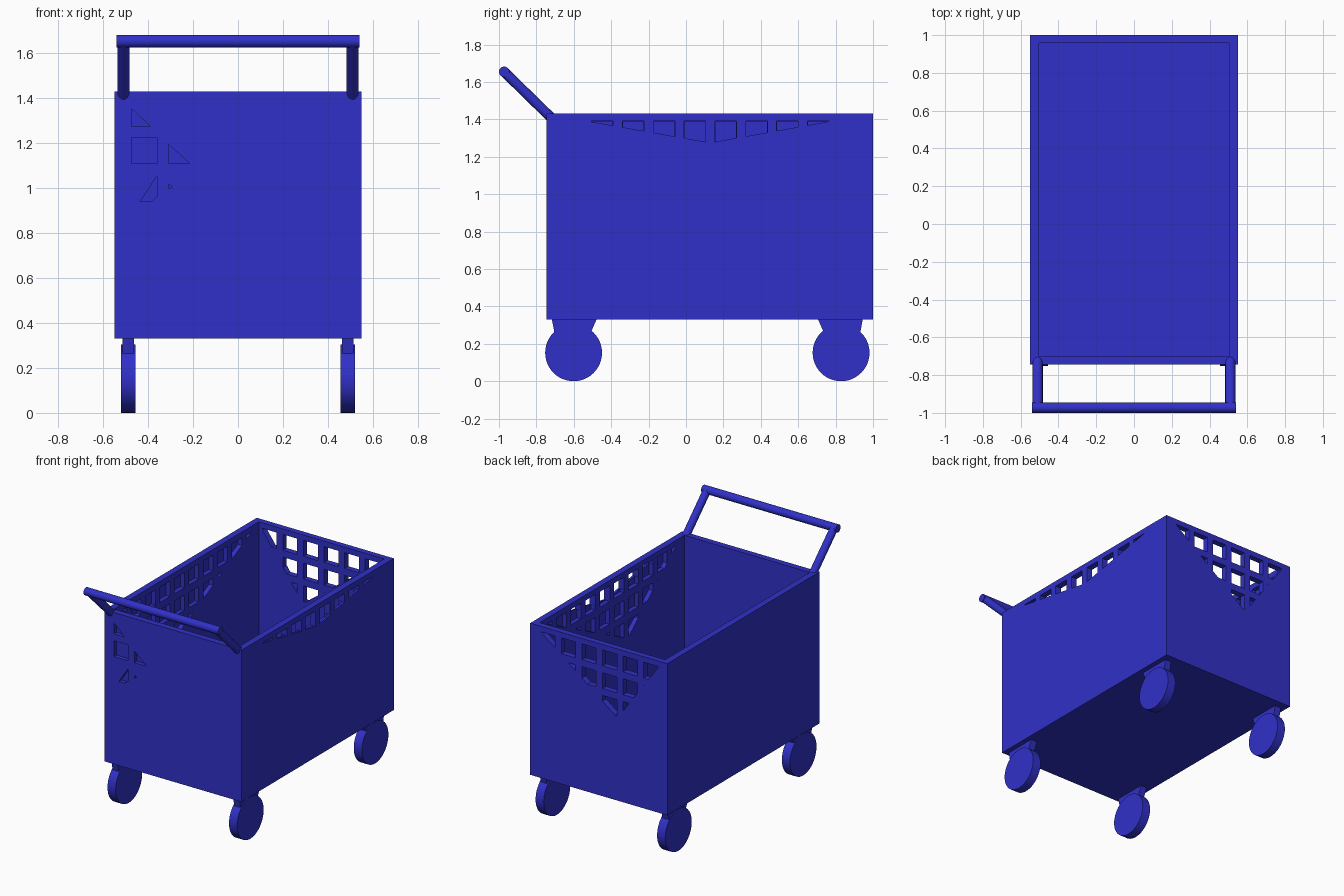
import bpy, bmesh, math
from mathutils import Vector

if "Cube" in bpy.data.objects:
    bpy.data.objects.remove(bpy.data.objects["Cube"])

blue = bpy.data.materials.new("blue_plastic")
blue.diffuse_color = (0.03, 0.03, 0.58, 1)
blue.use_nodes = True
blue.node_tree.nodes["Principled BSDF"].inputs["Base Color"].default_value = blue.diffuse_color


def prisms(name, polys, axis, a, b):
    """Extrude 2D polygons along axis x (points are y,z) or y (points are x,z)."""
    bm = bmesh.new()
    for poly in polys:
        rings = [[bm.verts.new((d, u, v) if axis == "x" else (u, d, v)) for u, v in poly]
                 for d in (a, b)]
        bm.faces.new(rings[0])
        bm.faces.new(rings[1][::-1])
        n = len(poly)
        for i in range(n):
            j = (i + 1) % n
            bm.faces.new((rings[0][i], rings[0][j], rings[1][j], rings[1][i]))
    bmesh.ops.recalc_face_normals(bm, faces=bm.faces)
    me = bpy.data.meshes.new(name)
    bm.to_mesh(me)
    bm.free()
    ob = bpy.data.objects.new(name, me)
    bpy.context.collection.objects.link(ob)
    me.materials.append(blue)
    return ob


def rect(u0, u1, v0, v1):
    return [(u0, v0), (u1, v0), (u1, v1), (u0, v1)]


def clip(poly, region):
    """Clip a polygon by a convex counter-clockwise region."""
    for i, p in enumerate(region):
        q = region[(i + 1) % len(region)]
        side = lambda s: (q[0] - p[0]) * (s[1] - p[1]) - (q[1] - p[1]) * (s[0] - p[0])
        out = []
        for k, s in enumerate(poly):
            r = poly[k - 1]
            ds, dr = side(s), side(r)
            if ds * dr < 0:
                t = dr / (dr - ds)
                out.append((r[0] + (s[0] - r[0]) * t, r[1] + (s[1] - r[1]) * t))
            if ds >= 0:
                out.append(s)
        poly = out
    return poly if len(poly) > 2 else None


def grid(start, columns, region, inset=0.0):
    """Square lattice openings that fall inside the region."""
    cells = [rect(start + 0.165 * c + inset, start + 0.165 * c + 0.115 - inset,
                  1.275 - 0.165 * r + inset, 1.39 - 0.165 * r - inset)
             for c in range(columns) for r in range(3)]
    return [p for p in (clip(cell, region) for cell in cells) if p]


def cut(target, cutter):
    cutter.hide_render = True
    cutter.hide_set(True)
    mod = target.modifiers.new(cutter.name, "BOOLEAN")
    mod.operation, mod.solver, mod.object = "DIFFERENCE", "EXACT", cutter


# basket: open box
basket = prisms("basket", [rect(-0.55, 0.55, 0.33, 1.43)], "y", -0.745, 1.0)
cut(basket, prisms("cavity_cutter", [rect(-0.503, 0.503, 0.375, 1.6)], "y", -0.70, 0.957))

# lattice openings: right and back go through, the others are blind pockets
back = [(-0.49, 1.40), (-0.15, 0.93), (0.48, 1.40)]
cut(basket, prisms("back_hole_cutter", grid(-0.475, 6, back), "y", 0.9, 1.1))
right = [(-0.55, 1.395), (0.13, 1.275), (0.80, 1.395)]
cut(basket, prisms("right_hole_cutter", grid(-0.505, 8, right), "x", 0.45, 0.65))
inner = [(-0.62, 1.40), (-0.05, 0.93), (0.90, 1.40)]
for name, s in (("left", -1), ("right", 1)):
    cut(basket, prisms(name + "_pocket_cutter", grid(-0.67, 10, inner, 0.002),
                       "x", s * 0.45, s * 0.535))
front = [
    [(-0.475, 1.355), (-0.475, 1.275), (-0.39, 1.275)],
    rect(-0.475, -0.36, 1.11, 1.225),
    [(-0.31, 1.195), (-0.31, 1.11), (-0.215, 1.11)],
    [(-0.435, 0.94), (-0.385, 0.94), (-0.36, 0.965), (-0.36, 1.055)],
    [(-0.31, 1.017), (-0.31, 0.997), (-0.29, 1.007)],
]
cut(basket, prisms("front_pocket_cutter", front, "y", -0.85, -0.715))


def rod(name, p, q, radius, sides=32):
    p, q = Vector(p), Vector(q)
    bpy.ops.mesh.primitive_cylinder_add(vertices=sides, radius=radius, depth=(q - p).length,
                                        location=(p + q) / 2)
    ob = bpy.context.object
    ob.name = name
    ob.rotation_euler = (q - p).to_track_quat("Z", "Y").to_euler()
    ob.data.materials.append(blue)
    bpy.ops.object.shade_smooth_by_angle(angle=math.radians(40))


# push handle
rod("handle_bar", (-0.54, -0.972, 1.654), (0.54, -0.972, 1.654), 0.028)
for name, s in (("left", -1), ("right", 1)):
    rod(name + "_handle_arm", (s * 0.51, -0.972, 1.654), (s * 0.51, -0.722, 1.41), 0.027)

    # wheels and their brackets
    for end, y, d in (("front", -0.601, 1), ("back", 0.829, -1)):
        rod(f"{end}_{name}_wheel", (s * 0.455, y, 0.152), (s * 0.52, y, 0.152), 0.152, 48)
        shape = [(y - d * 0.117, 0.335), (y + d * 0.125, 0.335),
                 (y + d * 0.07, 0.21), (y - d * 0.093, 0.21)]
        prisms(f"{end}_{name}_bracket", [shape], "x", s * 0.463, s * 0.513)
